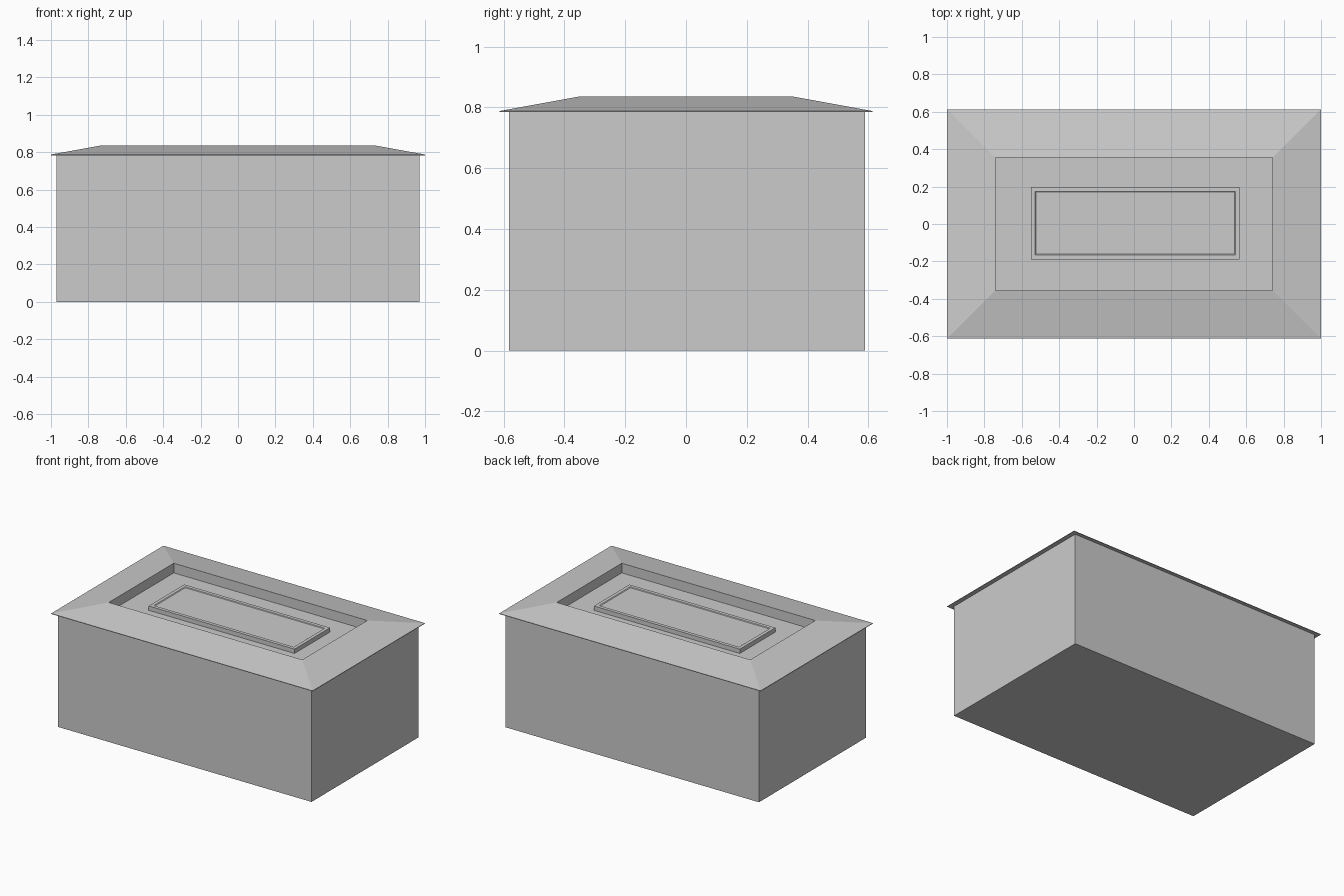
import bpy
import bmesh

cube = bpy.data.objects.get("Cube")
if cube:
    bpy.data.objects.remove(cube, do_unlink=True)

grey = bpy.data.materials.new("plain grey")
grey.use_nodes = True
colour = (0.6, 0.6, 0.6, 1)
grey.diffuse_color = colour
grey.node_tree.nodes["Principled BSDF"].inputs["Base Color"].default_value = colour


def stepped_block(name, rings, centre=(0, 0), close_start=True, close_end=True):
    """Join rectangular rings (half width, half depth, height) into one shell."""
    bm = bmesh.new()
    cx, cy = centre
    loops = []
    for hx, hy, z in rings:
        loops.append([bm.verts.new((cx + sx * hx, cy + sy * hy, z))
                      for sx, sy in ((-1, -1), (1, -1), (1, 1), (-1, 1))])
    for low, high in zip(loops, loops[1:]):
        for i in range(4):
            j = (i + 1) % 4
            bm.faces.new((low[i], low[j], high[j], high[i]))
    if close_start:
        bm.faces.new(loops[0][::-1])
    if close_end:
        bm.faces.new(loops[-1])
    mesh = bpy.data.meshes.new(name)
    bm.to_mesh(mesh)
    bm.free()
    mesh.materials.append(grey)
    obj = bpy.data.objects.new(name, mesh)
    bpy.context.collection.objects.link(obj)
    return obj


# Main building walls, open at the top where the roof sits
stepped_block("walls", [(0.97, 0.585, 0), (0.97, 0.585, 0.786)], (0, 0.003),
              close_end=False)

# Overhanging eave, sloped roof skirt and sunken flat roof
stepped_block("roof", [(0.965, 0.58, 0.784), (1, 0.613, 0.784), (1, 0.613, 0.788),
                       (0.74, 0.355, 0.835), (0.74, 0.355, 0.768)],
              close_start=False)

# Raised panel on the flat roof, with a shallow inset top
stepped_block("roof_panel", [(0.558, 0.194, 0.766), (0.558, 0.194, 0.798),
                             (0.535, 0.17, 0.798), (0.53, 0.165, 0.794)],
              (0.007, 0.005), close_start=False)
